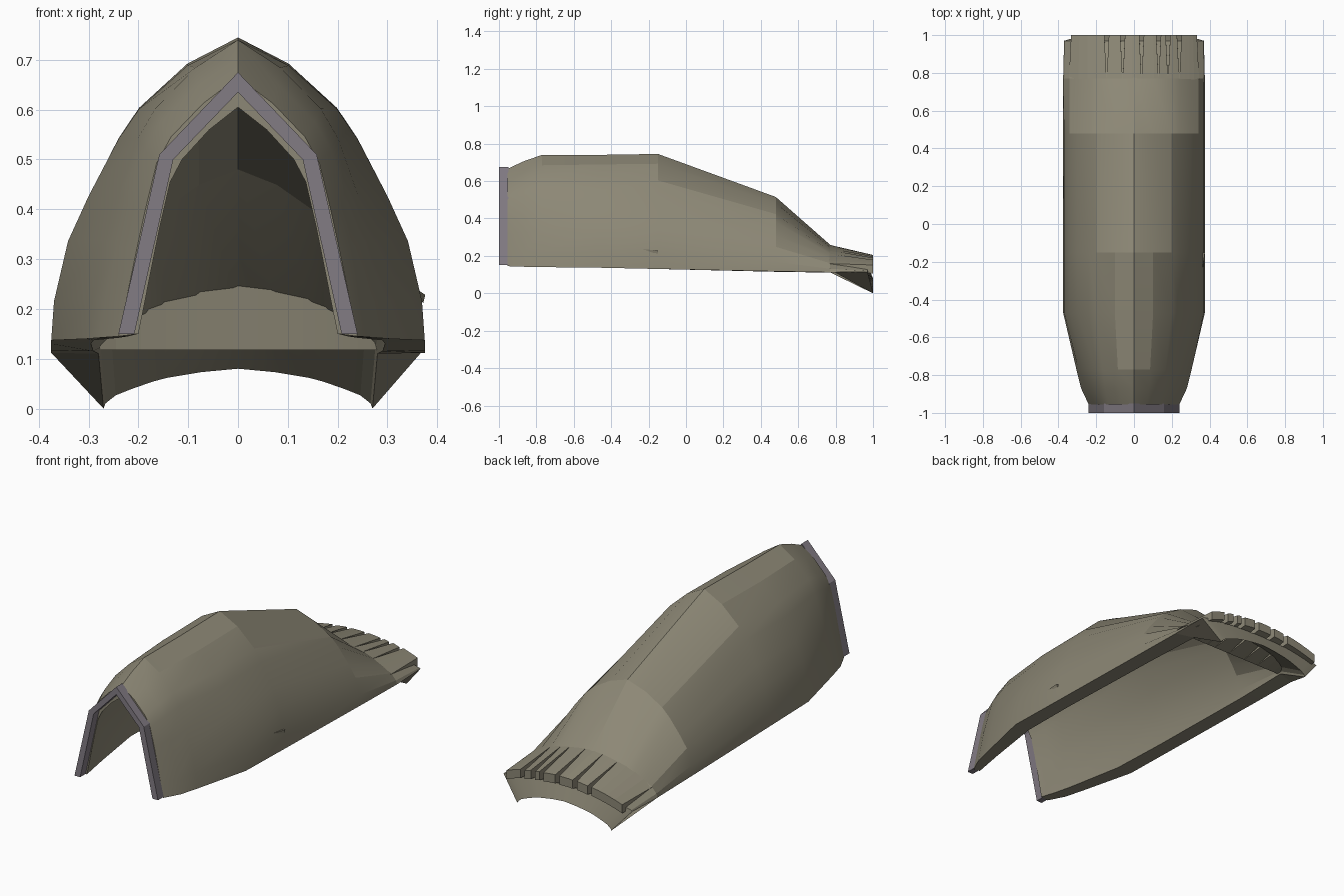
import bpy, bmesh, math

if "Cube" in bpy.data.objects:
    bpy.data.objects.remove(bpy.data.objects["Cube"])

def material(name, col):
    m = bpy.data.materials.new(name)
    m.diffuse_color = (*col, 1)
    m.use_nodes = True
    m.node_tree.nodes["Principled BSDF"].inputs["Base Color"].default_value = m.diffuse_color
    return m

OLIVE = material("olive_grey", (0.265, 0.245, 0.18))
MAUVE = material("mauve_grey", (0.225, 0.20, 0.23))

def finish(name, bm, mat, angle=None):
    bmesh.ops.recalc_face_normals(bm, faces=bm.faces)
    me = bpy.data.meshes.new(name)
    bm.to_mesh(me)
    bm.free()
    ob = bpy.data.objects.new(name, me)
    bpy.context.collection.objects.link(ob)
    me.materials.append(mat)
    if angle:
        bpy.ops.object.select_all(action='DESELECT')
        ob.select_set(True)
        bpy.context.view_layer.objects.active = ob
        bpy.ops.object.shade_smooth_by_angle(angle=math.radians(angle))
    return ob

# Pointed-arch half profiles (fraction of half width, fraction of height)
WIDE = [(1, 0), (.985, .13), (.91, .33), (.8, .48), (.64, .67), (.53, .77), (.27, .915), (0, 1)]
SLIM = [(1, 0), (.94, .13), (.85, .33), (.78, .48), (.68, .67), (.56, .77), (.29, .9), (0, 1)]

def arch(y, w, zb, za, slim=0.0):
    half = []
    for (a, b), (c, d) in zip(WIDE, SLIM):
        fx, fz = a + (c - a) * slim, b + (d - b) * slim
        half.append((fx * w, y, zb + fz * (za - zb)))
    return half + [(-x, yy, z) for x, yy, z in reversed(half[:-1])]

def loft(name, outer, inner, mat, angle=None):
    # each ring runs over the outside and back along the inside; ends are strips
    bm = bmesh.new()
    n = len(outer[0])
    rings = [[bm.verts.new(p) for p in o + i[::-1]] for o, i in zip(outer, inner)]
    for r, s in zip(rings, rings[1:]):
        for k in range(2 * n):
            j = (k + 1) % (2 * n)
            bm.faces.new((r[k], r[j], s[j], s[k]))
    for r in (rings[0], rings[-1]):
        for k in range(n - 1):
            bm.faces.new((r[k], r[k + 1], r[2 * n - 2 - k], r[2 * n - 1 - k]))
    return finish(name, bm, mat, angle)

# Main hollow shell: y, half width, base z, apex z, slimness
outside = [(-.955, .24, .145, .665, 1), (-.87, .28, .142, .705, .7), (-.77, .305, .14, .74, .5),
           (-.47, .375, .137, .74, 0), (-.15, .375, .13, .745, 0), (.48, .375, .117, .515, 0),
           (.77, .375, .112, .26, 0), (.97, .37, .115, .15, 0)]
inside = [(-.955, .20, .15, .605, 1), (-.87, .22, .145, .645, .7), (-.77, .24, .142, .675, .5),
          (-.47, .29, .137, .695, 0), (-.15, .295, .13, .70, 0), (.48, .29, .115, .48, 0),
          (.80, .28, .11, .215, 0), (1.0, .27, 0, .08, 0)]
loft("shell", [arch(*s) for s in outside], [arch(*s) for s in inside], OLIVE, 14)

# Front edge trim, four straight bars
def bent(y, pts):
    half = [(x, y, z) for x, z in pts]
    return half + [(-x, yy, z) for x, yy, z in reversed(half[:-1])]

o = [(.24, .15), (.158, .51), (0, .675)]
i = [(.208, .15), (.13, .50), (0, .635)]
loft("front_trim", [bent(-1, o), bent(-.95, o)], [bent(-1, i), bent(-.95, i)], MAUVE)

# Rear fringe of tapered planks, split by widening gaps
def roof(x):
    t = min(abs(x) / .375, 1)
    for (a, b), (c, d) in zip(WIDE, WIDE[1:]):
        if c <= t <= a:
            f = (a - t) / (a - c)
            return .112 + (b + (d - b) * f) * .148
    return .26

def plank(k, x0, x1):
    bm = bmesh.new()
    steps = 4
    cols = []
    for s in range(steps + 1):
        x = x0 + (x1 - x0) * s / steps
        g = .012 * (1 - 2 * s / steps)
        top = .205 - .45 * x * x
        pts = [(x, .76, roof(x) + .002), (x + g, 1, top), (x + g, 1, top - .045), (x, .78, .118)]
        cols.append([bm.verts.new(p) for p in pts])
    for a, b in zip(cols, cols[1:]):
        for j in range(4):
            bm.faces.new((a[j], a[(j + 1) % 4], b[(j + 1) % 4], b[j]))
    bm.faces.new(cols[0])
    bm.faces.new(cols[-1])
    finish(f"rear_plank_{k}", bm, OLIVE)

cuts = [-.345, -.145, -.06, .04, .13, .18, .24, .345]
for k, (a, b) in enumerate(zip(cuts, cuts[1:])):
    plank(k, a, b)

# Slim ledge on the right flank
bm = bmesh.new()
v = [bm.verts.new(p) for p in [(.345, -.35, .25), (.376, -.15, .228), (.35, -.15, .228), (.372, -.15, .212)]]
for f in ((0, 1, 2), (0, 3, 1), (0, 2, 3), (1, 3, 2)):
    bm.faces.new([v[q] for q in f])
finish("side_ledge", bm, OLIVE)
